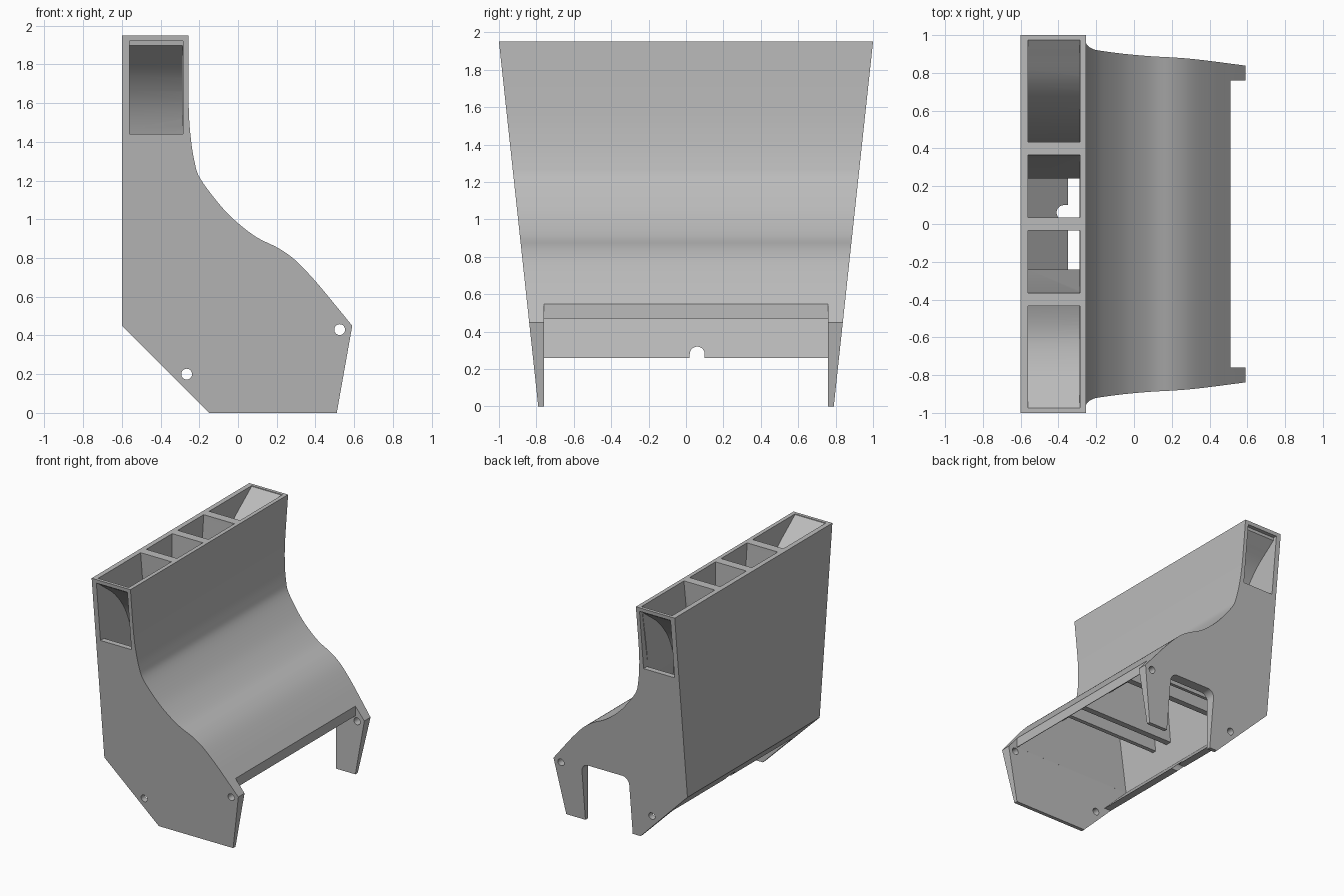
import bpy, bmesh, math
from mathutils import Vector

cube = bpy.data.objects.get("Cube")
if cube:
    bpy.data.objects.remove(cube, do_unlink=True)

grey = bpy.data.materials.new("plain grey")
grey.use_nodes = True
COLOUR = (0.5, 0.5, 0.5, 1)
grey.diffuse_color = COLOUR
grey.node_tree.nodes["Principled BSDF"].inputs["Base Color"].default_value = COLOUR


def spline(points, steps=5):
    """Smooth curve through the given 2D points."""
    p = [Vector(q) for q in points]
    p = [2 * p[0] - p[1]] + p + [2 * p[-1] - p[-2]]
    out = []
    for a, b, c, d in zip(p, p[1:], p[2:], p[3:]):
        for i in range(steps):
            t = i / steps
            out.append(0.5 * (2 * b + (c - a) * t + (2 * a - 5 * b + 4 * c - d) * t * t
                              + (3 * b - a - 3 * c + d) * t ** 3))
    return out + [p[-2]]


def offset(curve, start, end):
    """Shift a curve to its right, by a distance that changes along it."""
    out = []
    n = len(curve) - 1
    for i, q in enumerate(curve):
        d = (curve[min(i + 1, n)] - curve[max(i - 1, 0)]).normalized()
        out.append(q + Vector((d.y, -d.x)) * (start + (end - start) * i / n))
    return out


def arc(cx, cz, r, a0, a1, n=8):
    angles = [math.radians(a0 + (a1 - a0) * i / n) for i in range(n + 1)]
    return [(cx + r * math.cos(a), cz + r * math.sin(a)) for a in angles]


def prism(name, profile, lo, hi, axis="y"):
    """Extrude a profile along x or y; lo and hi are functions of height."""
    bm = bmesh.new()
    ends = []
    for f in (lo, hi):
        ends.append([bm.verts.new((u, f(z), z) if axis == "y" else (f(z), u, z))
                     for u, z in profile])
    a, b = ends
    bm.faces.new(a)
    bm.faces.new(b[::-1])
    for i in range(len(a)):
        j = (i + 1) % len(a)
        bm.faces.new((a[i], b[i], b[j], a[j]))
    bmesh.ops.recalc_face_normals(bm, faces=bm.faces)
    mesh = bpy.data.meshes.new(name)
    bm.to_mesh(mesh)
    bm.free()
    obj = bpy.data.objects.new(name, mesh)
    bpy.context.collection.objects.link(obj)
    mesh.materials.append(grey)
    return obj


def at(v):
    return lambda z: v


def cut(target, cutter):
    """Subtract the cutter and remove it."""
    m = target.modifiers.new("cut", "BOOLEAN")
    m.operation = "DIFFERENCE"
    m.solver = "EXACT"
    m.object = cutter
    bpy.context.view_layer.objects.active = target
    bpy.ops.object.modifier_apply(modifier=m.name)
    bpy.data.objects.remove(cutter, do_unlink=True)


# Outer shell: S-curved hood, upright tower and tapered sides
hood = spline([(-.255, 1.95), (-.255, 1.6), (-.245, 1.43), (-.225, 1.3), (-.195, 1.21),
               (-.09, 1.07), (0, .98), (.1, .905), (.21, .85), (.3, .785),
               (.4, .68), (.5, .56), (.59, .45)])
outer = hood + [(.51, 0), (-.15, 0), (-.6, .45), (-.6, 1.95)]
body = prism("duct_housing", outer, lambda z: -.79 - .1077 * z, lambda z: .79 + .1077 * z)

# Main cavity following the shell, open at the top
inner = [q for q in offset(hood, .032, .058) if q.y > .48 and q.x < .5]
cavity_profile = ([(-.56, 2), (inner[0].x, 2)] + inner
                  + [(.51, .465), (.51, .45), (-.54, .45), (-.56, .47)])
cavity = prism("cavity", cavity_profile,
               lambda z: -.757 - .145 * (z - .45), lambda z: .757 + .145 * (z - .45))

# Guide vanes and ribs stay solid inside the cavity
vane_line = spline([(1.02, 1.96), (.9, 1.87), (.75, 1.75), (.62, 1.58),
                    (.53, 1.35), (.47, 1.05), (.43, .68)], 4)
curved_vane = offset(vane_line, -.015, -.015) + offset(vane_line, .015, .015)[::-1]
straight_vane = [(.355, 2.05), (.435, 2.05), (.435, 1.94), (.29, .68), (.24, .68), (.365, 1.94)]
centre_rib = [(-.035, 2.05), (.035, 2.05), (.035, .95), (-.035, .95)]
cut(cavity, prism("rib", centre_rib, at(-.7), at(.8), "x"))
for s in (1, -1):
    for shape in (curved_vane, straight_vane):
        cut(cavity, prism("vane", [(s * y, z) for y, z in shape], at(-.7), at(.8), "x"))
cut(body, cavity)

# Open underside and front gap between the legs
cut(body, prism("underside", [(-.56, .47), (.51, .47), (.51, .7), (.8, .7), (.8, -.1),
                              (-.9, -.1), (-.9, .26), (-.35, .26)], at(-.76), at(.76)))

# Side windows near the top
for s in (1, -1):
    window = [(s * 1.1, 1.44), (s * 1.1, 1.92), (s * .965, 1.92), (s * .89, 1.44)]
    cut(body, prism("window", window, at(-.56), at(-.285), "x"))

# Screw holes through both sides
for x, z in ((.525, .43), (-.265, .2)):
    cut(body, prism("hole", arc(x, z, .028, 0, 345, 23), at(-1.2), at(1.2)))

# Rounded notch in one side plate
notch = [(.34, -.1)] + arc(.28, .41, .06, 0, 90) + arc(-.02, .41, .06, 90, 180) + [(-.08, -.1)]
cut(body, prism("notch", notch, at(.7), at(1.1)))

# Cable slot in the lower back edge
slot = [(.1, .1)] + arc(.06, .28, .04, 0, 180, 12) + [(.02, .1)]
cut(body, prism("slot", slot, at(-.6), at(-.3), "x"))

# Smooth the curves and keep the edges sharp
bpy.ops.object.select_all(action="DESELECT")
body.select_set(True)
bpy.context.view_layer.objects.active = body
bpy.ops.object.shade_smooth_by_angle(angle=math.radians(25))
